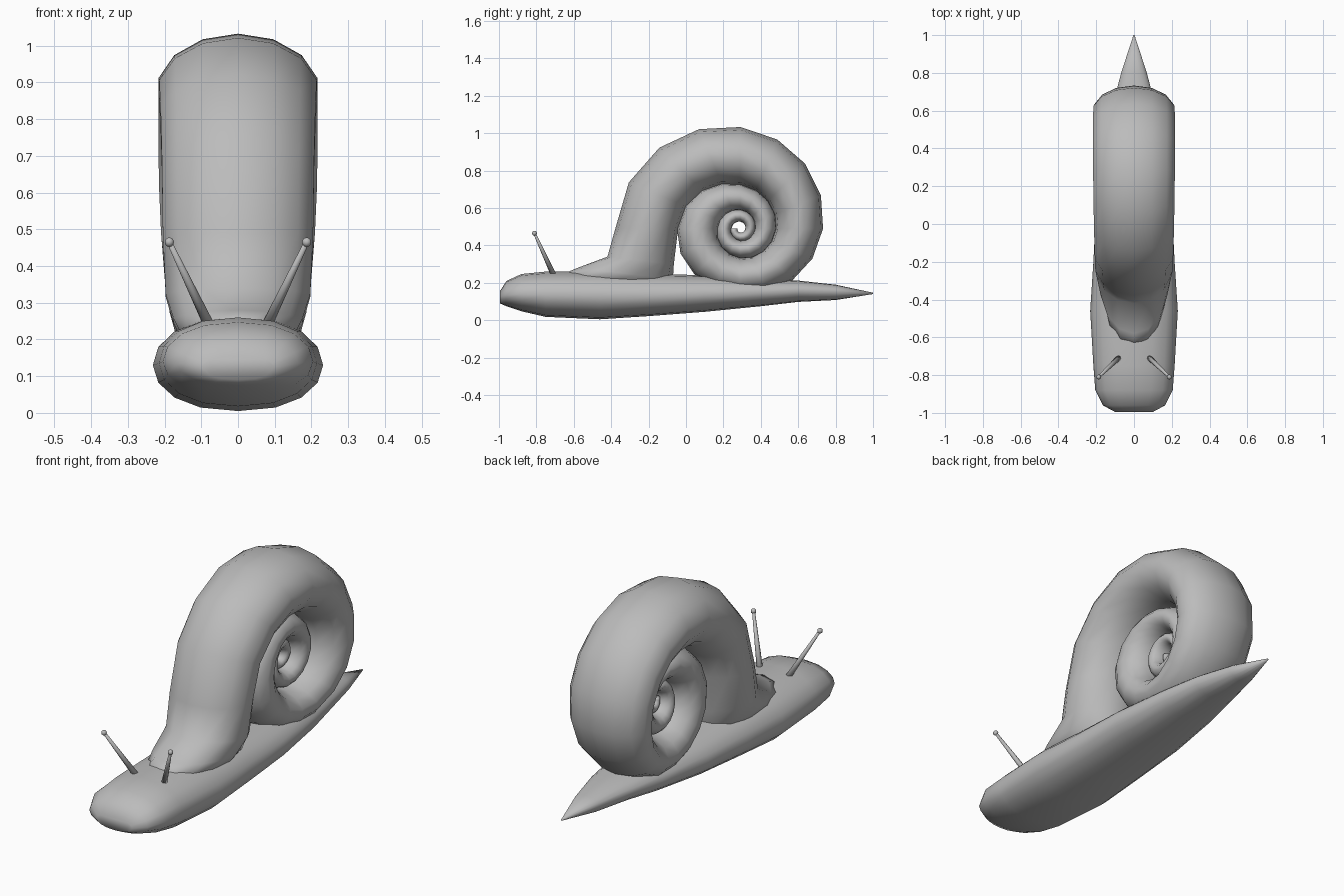
import bpy, bmesh, math
from mathutils import Vector

if "Cube" in bpy.data.objects:
    bpy.data.objects.remove(bpy.data.objects["Cube"])

grey = bpy.data.materials.new("plain grey")
grey.diffuse_color = (0.5, 0.5, 0.5, 1)
grey.use_nodes = True
grey.node_tree.nodes["Principled BSDF"].inputs["Base Color"].default_value = grey.diffuse_color


def loft(name, rings):
    """Skin a list of rings of equal length and cap both ends."""
    bm = bmesh.new()
    loops = [[bm.verts.new(p) for p in r] for r in rings]
    n = len(loops[0])
    for a, b in zip(loops, loops[1:]):
        for i in range(n):
            j = (i + 1) % n
            bm.faces.new((a[i], a[j], b[j], b[i]))
    bm.faces.new(loops[0][::-1])
    bm.faces.new(loops[-1])
    bmesh.ops.recalc_face_normals(bm, faces=bm.faces)
    me = bpy.data.meshes.new(name)
    bm.to_mesh(me)
    bm.free()
    for p in me.polygons:
        p.use_smooth = True
    me.materials.append(grey)
    ob = bpy.data.objects.new(name, me)
    bpy.context.collection.objects.link(ob)
    return ob


def catmull(t, vals):
    """Smooth interpolation through evenly spaced values."""
    i = min(int(t), len(vals) - 2)
    f = t - i
    g = lambda k: vals[max(0, min(len(vals) - 1, k))]
    a, b, c, d = g(i - 1), g(i), g(i + 1), g(i + 2)
    return b + 0.5 * f * (c - a + f * (2*a - 5*b + 4*c - d + f * (3*(b - c) + d - a)))


# Foot: y, half width, bottom, widest height, top
SECTIONS = [
    (-0.995, 0.10, 0.09, 0.125, 0.155), (-0.96, 0.165, 0.075, 0.135, 0.21),
    (-0.88, 0.205, 0.048, 0.14, 0.247), (-0.75, 0.215, 0.018, 0.135, 0.26),
    (-0.46, 0.232, 0.005, 0.13, 0.26), (-0.2, 0.215, 0.022, 0.13, 0.25),
    (0.1, 0.20, 0.045, 0.14, 0.24), (0.4, 0.16, 0.075, 0.15, 0.225),
    (0.6, 0.12, 0.098, 0.16, 0.212), (0.8, 0.068, 0.108, 0.155, 0.19),
    (1.0, 0.003, 0.14, 0.143, 0.147)]


def foot_ring(y, w, lo, mid, hi):
    ring = []
    for i in range(16):
        a = math.tau * i / 16
        c, s = math.cos(a), math.sin(a)
        x = w * math.copysign(abs(c) ** 0.85, c)
        z = mid + s * ((hi - mid) if s > 0 else (mid - lo))
        ring.append((x, y, z))
    return ring


loft("foot", [foot_ring(*s) for s in SECTIONS])

# Shell: outer radius and half width per quarter turn, starting at the front
CY, CZ = 0.29, 0.49
R = [0.665, 0.54, 0.44, 0.35, 0.335, 0.235, 0.192, 0.158, 0.122,
     0.10, 0.08, 0.065, 0.05, 0.04, 0.03, 0.024, 0.018]
W = [0.21, 0.222, 0.215, 0.165, 0.145, 0.12, 0.105, 0.09, 0.075,
     0.062, 0.05, 0.04, 0.03]


def oval(c, d, half, w, n=14):
    """Oval ring around c, spanned by direction d and the x axis."""
    return [Vector(c) + Vector(d) * half * math.cos(math.tau * i / n)
            + Vector((w * math.sin(math.tau * i / n), 0, 0)) for i in range(n)]


# Neck flaring forward onto the foot: front y, back y, front z, back z, half width
rings = []
for y0, y1, z0, z1, w in [(-0.70, -0.09, 0.23, 0.15, 0.15),
                          (-0.58, -0.07, 0.28, 0.22, 0.18),
                          (-0.42, -0.065, 0.34, 0.30, 0.202)]:
    a, b = Vector((0, y0, z0)), Vector((0, y1, z1))
    rings.append(oval((a + b) / 2, (a - b).normalized(), (a - b).length / 2, w))
STEP = 4
for k in range(12 * STEP + 1):
    t = k / STEP
    ang = math.pi - t * math.pi / 2
    d = Vector((0, math.cos(ang), math.sin(ang)))
    out, inn = catmull(t, R), catmull(t + 4, R)
    c = Vector((0, CY, CZ)) + d * (out + inn) / 2
    rings.append(oval(c, d, (out - inn) / 2 + 0.003, catmull(t, W)))
loft("coiled_shell", rings)

# Eye stalks with small round tips
for side, label in ((-1, "left"), (1, "right")):
    base, tip = Vector((side * 0.077, -0.705, 0.235)), Vector((side * 0.187, -0.81, 0.465))
    axis = tip - base
    u = axis.cross(Vector((0, 0, 1))).normalized()
    v = axis.normalized().cross(u)
    stalk = []
    for f, r in ((0, 0.015), (0.5, 0.011), (1, 0.007)):
        stalk.append([base + axis * f + r * (u * math.cos(math.tau * i / 8)
                      + v * math.sin(math.tau * i / 8)) for i in range(8)])
    loft(label + "_eye_stalk", stalk)
    bpy.ops.mesh.primitive_uv_sphere_add(segments=10, ring_count=6, radius=0.013, location=tip)
    eye = bpy.context.object
    eye.name = label + "_eye"
    eye.data.materials.append(grey)
    bpy.ops.object.shade_smooth()
